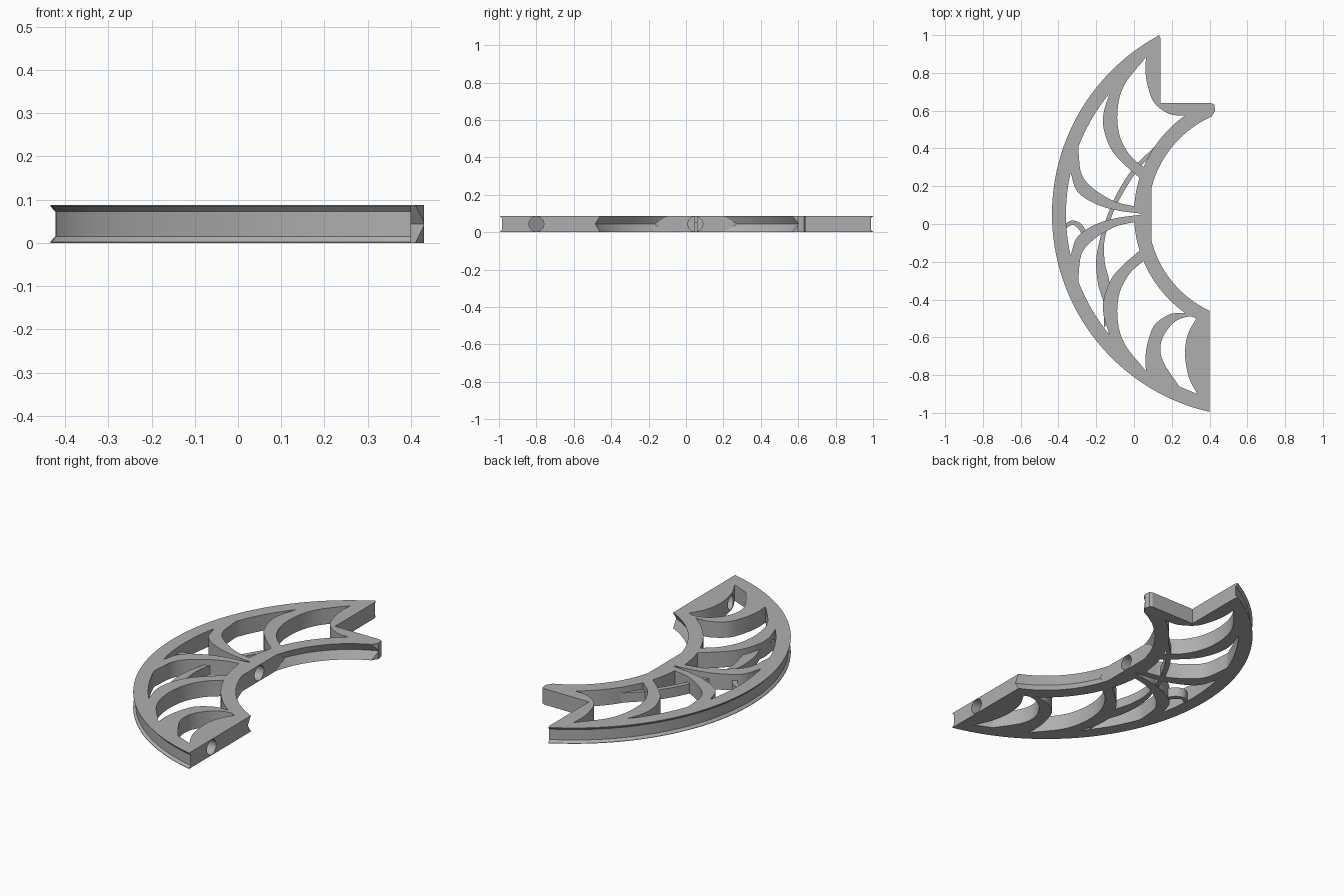
import bpy, bmesh, math
from mathutils import Vector, Matrix

if "Cube" in bpy.data.objects:
    bpy.data.objects.remove(bpy.data.objects["Cube"])

CX, CY = 0.64, 0.052          # common centre of both arcs
HEIGHT = 0.087
MID = HEIGHT / 2
OUTER, RING, BAND, INNER = 1.074, 1.0, 0.64, 0.565
FLAT_X = 0.094                # flat pad on the inner arc

grey = bpy.data.materials.new("plain_grey")
grey.use_nodes = True
grey.diffuse_color = (0.43, 0.43, 0.43, 1)
grey.node_tree.nodes["Principled BSDF"].inputs["Base Color"].default_value = grey.diffuse_color


def arc(radius, start, end):
    """Arc about the common centre; angles in degrees from -x towards +y."""
    n = max(2, int(abs(end - start) / 1.5))
    angles = [math.radians(start + (end - start) * i / n) for i in range(n + 1)]
    return [(CX - radius * math.cos(a), CY + radius * math.sin(a)) for a in angles]


def smooth(points, steps=6):
    """Catmull-Rom curve through the points."""
    p = [Vector(q) for q in points]
    p = [2 * p[0] - p[1]] + p + [2 * p[-1] - p[-2]]
    out = []
    for a, b, c, d in zip(p, p[1:], p[2:], p[3:]):
        for i in range(steps):
            t = i / steps
            out.append(tuple(0.5 * (2 * b + (c - a) * t + (2 * a - 5 * b + 4 * c - d) * t * t
                                    + (3 * b - a - 3 * c + d) * t ** 3)))
    return out + [tuple(p[-2])]


def rib_edge(points):
    """Smooth edge given relative to the mirror line."""
    return smooth([(x, y + CY) for x, y in points])


def mirror(loop):
    return [(x, 2 * CY - y) for x, y in loop]


def add_object(name, bm):
    bmesh.ops.recalc_face_normals(bm, faces=bm.faces)
    mesh = bpy.data.meshes.new(name)
    bm.to_mesh(mesh)
    bm.free()
    mesh.materials.append(grey)
    ob = bpy.data.objects.new(name, mesh)
    bpy.context.collection.objects.link(ob)
    return ob


def plate(name, loops, z0, z1):
    """Extruded outline; the loops after the first are openings."""
    bm = bmesh.new()
    for loop in loops:
        clean = []
        for q in loop:
            if not clean or math.dist(q, clean[-1]) > 0.002:
                clean.append(q)
        if math.dist(clean[0], clean[-1]) < 0.002:
            clean.pop()
        vs = [bm.verts.new((x, y, z0)) for x, y in clean]
        for i, v in enumerate(vs):
            bm.edges.new((vs[i - 1], v))
    bmesh.ops.triangle_fill(bm, use_beauty=True, use_dissolve=False, edges=bm.edges[:])
    ext = bmesh.ops.extrude_face_region(bm, geom=bm.faces[:])["geom"]
    bmesh.ops.translate(bm, vec=(0, 0, z1 - z0),
                        verts=[g for g in ext if isinstance(g, bmesh.types.BMVert)])
    return add_object(name, bm)


def lathe(name, profile, steps=240):
    """Closed (radius, z) profile turned about the common centre."""
    bm = bmesh.new()
    rings = []
    for i in range(steps):
        a = math.tau * i / steps
        rings.append([bm.verts.new((CX + r * math.cos(a), CY + r * math.sin(a), z))
                      for r, z in profile])
    for i, ring in enumerate(rings):
        prev = rings[i - 1]
        for j in range(len(profile)):
            bm.faces.new((prev[j - 1], prev[j], ring[j], ring[j - 1]))
    return add_object(name, bm)


def bore(name, x, y, depth):
    bm = bmesh.new()
    turn = Matrix.Translation((x, y, MID)) @ Matrix.Rotation(math.pi / 2, 4, "Y")
    bmesh.ops.create_cone(bm, cap_ends=True, segments=32, radius1=0.04, radius2=0.04,
                          depth=depth, matrix=turn)
    return add_object(name, bm)


def cut(target, cutter):
    mod = target.modifiers.new("cut", "BOOLEAN")
    mod.operation, mod.solver, mod.object = "DIFFERENCE", "EXACT", cutter
    bpy.context.view_layer.objects.active = target
    bpy.ops.object.modifier_apply(modifier=mod.name)
    bpy.data.objects.remove(cutter)


# Outline: crescent with a notched upper end and a straight lower end
pad = math.degrees(math.acos((CX - FLAT_X) / INNER))
outline = (arc(OUTER, -77.1, 61.3)
           + [(0.132, 1.0), (0.14, 0.985), (0.14, 0.64), (0.41, 0.64), (0.425, 0.632), (0.43, 0.6)]
           + arc(INNER, 66, pad) + arc(INNER, -pad, -64.8))

# Opening between the long rib and the crescent rib
long_opening = (arc(RING, 39.6, 21)
                + rib_edge([(-0.295, 0.34), (-0.277, 0.21), (-0.208, 0.13), (-0.1, 0.067), (0, 0.042)])
                + arc(BAND, 3.8, 17.5)
                + rib_edge([(0.03, 0.193), (-0.05, 0.262), (-0.12, 0.342), (-0.16, 0.45),
                            (-0.16, 0.54), (-0.13, 0.637)]))

# Opening between the crescent rib and the end rib
end_opening = (rib_edge([(0.063, 0.83), (-0.05, 0.686), (-0.087, 0.554), (-0.077, 0.42),
                         (-0.024, 0.316), (0.05, 0.248)])
               + arc(BAND, 22.8, 54.7)
               + rib_edge([(0.27, 0.522), (0.19, 0.53), (0.11, 0.585), (0.075, 0.67),
                           (0.061, 0.75), (0.063, 0.83)]))

# Central wedge opening between the two long ribs
wedge_edge = rib_edge([(-0.336, 0.22), (-0.3, 0.12), (-0.208, 0.057), (-0.1, 0.022), (0.035, 0.003)])
wedge_opening = arc(RING, -12.6, 12.6) + wedge_edge + mirror(wedge_edge)[::-1]

# Crescent window in the lower end
window = (smooth([(0.33, -0.5), (0.285, -0.585), (0.27, -0.69), (0.29, -0.81), (0.335, -0.9)])
          + smooth([(0.24, -0.86), (0.16, -0.74), (0.14, -0.66), (0.16, -0.585),
                    (0.22, -0.515), (0.29, -0.49), (0.33, -0.5)]))

frame = plate("crescent_frame",
              [outline, long_opening, mirror(long_opening), end_opening, mirror(end_opening),
               wedge_opening, window], 0, HEIGHT)

# Flanged groove round the outer edge
cut(frame, lathe("outer_groove", [(1.062, 0.015), (1.062, HEIGHT - 0.015),
                                  (1.1, HEIGHT + 0.025), (1.1, -0.025)]))

# V groove along the inner edge, left out at the flat pad
groove = lathe("inner_groove", [(0.589, MID), (0.5, MID + 0.16), (0.5, MID - 0.16)])
bm = bmesh.new()
bmesh.ops.create_cube(bm, size=2, matrix=Matrix.Translation((FLAT_X - 1.0003, CY, 0)))
cut(groove, add_object("pad_block", bm))
cut(frame, groove)

# Round bores in the pad and in the straight end
cut(frame, bore("pad_bore", 0.1, 0.05, 0.18))
cut(frame, bore("end_bore", 0.4, -0.8, 0.26))

# Thin curved strand crossing the ribs, broad at its lower end
strand_upper = smooth([(0.11, 0.41), (0.0, 0.3), (-0.08, 0.18), (-0.135, 0.06), (-0.175, -0.06),
                       (-0.2, -0.19), (-0.19, -0.32), (-0.16, -0.425), (-0.16, -0.55)])
strand_lower = smooth([(-0.12, -0.5), (-0.13, -0.31), (-0.155, -0.2), (-0.155, -0.08),
                       (-0.11, 0.06), (-0.055, 0.17), (0.02, 0.285), (0.13, 0.41)])
strand = plate("cross_strand", [strand_upper + strand_lower], 0.002, 0.055)

# Small hooked rib in the wedge opening
hook = plate("hook_rib",
             [smooth([(-0.38, -0.01), (-0.33, 0.018), (-0.28, 0.0), (-0.24, -0.06)])
              + smooth([(-0.27, -0.065), (-0.295, -0.025), (-0.33, -0.005), (-0.38, -0.04)])],
             0.002, 0.055)

# Smooth the curved walls, keep the rims sharp
for ob in (frame, strand, hook):
    bpy.ops.object.select_all(action="DESELECT")
    ob.select_set(True)
    bpy.context.view_layer.objects.active = ob
    bpy.ops.object.shade_smooth_by_angle(angle=math.radians(25))
